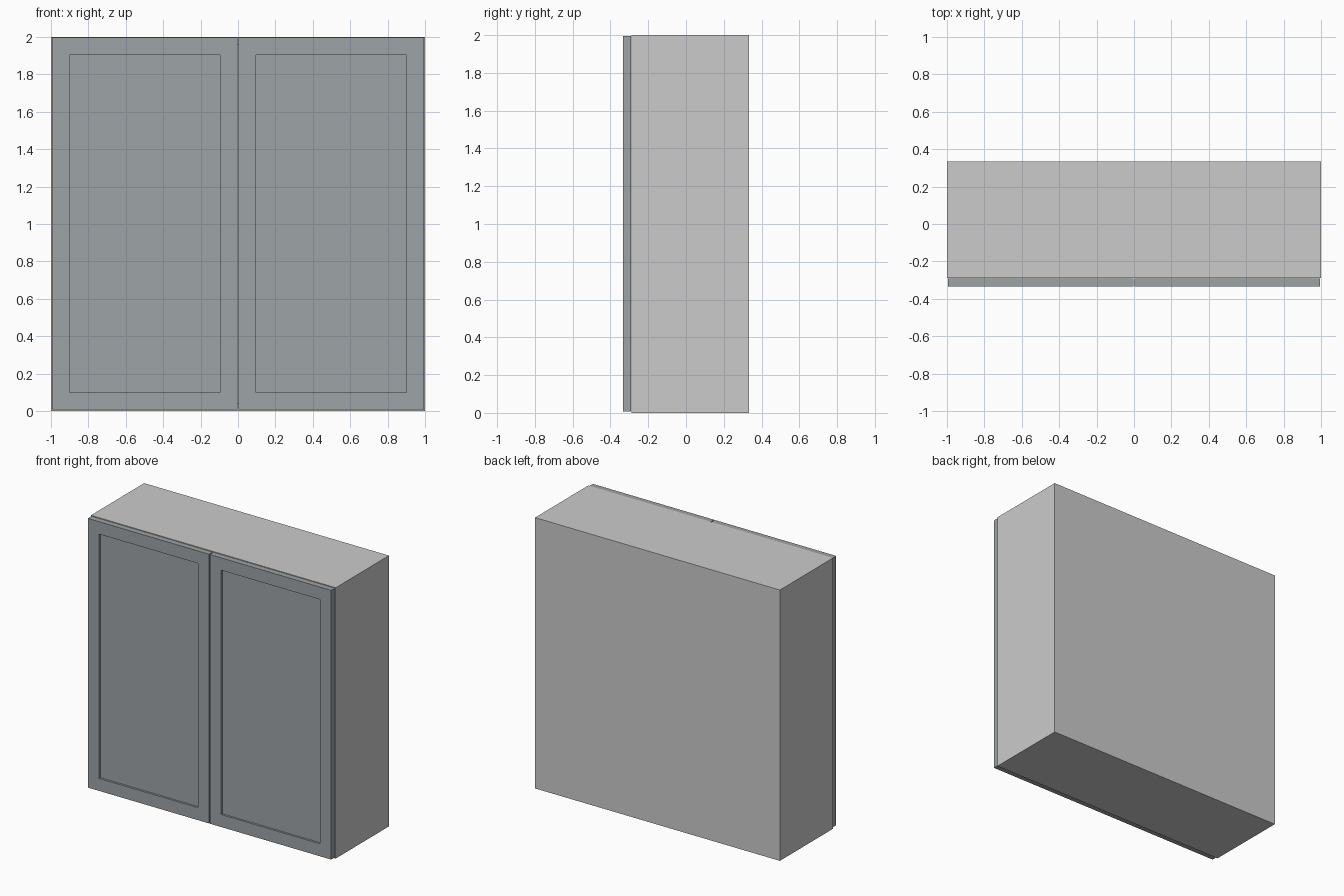
import bpy, bmesh

if "Cube" in bpy.data.objects:
    bpy.data.objects.remove(bpy.data.objects["Cube"])

door_mat = bpy.data.materials.new("door_paint")
door_mat.diffuse_color = (0.34, 0.37, 0.385, 1)
door_mat.use_nodes = True
door_mat.node_tree.nodes["Principled BSDF"].inputs["Base Color"].default_value = door_mat.diffuse_color


def box(name, x, y, z):
    """Box from (min, max) ranges on each axis."""
    bm = bmesh.new()
    bmesh.ops.create_cube(bm, size=1)
    for v in bm.verts:
        v.co = [r[0] if c < 0 else r[1] for c, r in zip(v.co, (x, y, z))]
    mesh = bpy.data.meshes.new(name)
    bm.to_mesh(mesh)
    bm.free()
    obj = bpy.data.objects.new(name, mesh)
    bpy.context.collection.objects.link(obj)
    return obj


def door(name, x0, x1, z0=0.008, z1=1.996):
    """Slab with an inset, recessed centre panel on the front face."""
    obj = box(name, (x0, x1), (-0.333, -0.291), (z0, z1))
    bm = bmesh.new()
    bm.from_mesh(obj.data)
    bm.normal_update()
    front = min(bm.faces, key=lambda f: f.calc_center_median().y)
    bmesh.ops.inset_region(bm, faces=[front], thickness=0.13)
    rim = bmesh.ops.extrude_discrete_faces(bm, faces=[front])["faces"][0]
    bmesh.ops.translate(bm, verts=rim.verts, vec=(0, 0.015, 0))
    bm.to_mesh(obj.data)
    bm.free()
    obj.data.materials.append(door_mat)


T = 0.04
DEPTH = (-0.288, 0.328)

# Carcass: sides run full height, top and bottom sit between them
box("left_side", (-1, -1 + T), DEPTH, (0, 2))
box("right_side", (1 - T, 1), DEPTH, (0, 2))
box("bottom_panel", (-1 + T, 1 - T), DEPTH, (0, T))
box("top_panel", (-1 + T, 1 - T), DEPTH, (2 - T, 2))
box("back_panel", (-1, 1), (0.328, 0.333), (0, 2))

# Pair of framed doors with a narrow gap between
door("left_door", -0.994, -0.003)
door("right_door", 0.003, 0.994)
